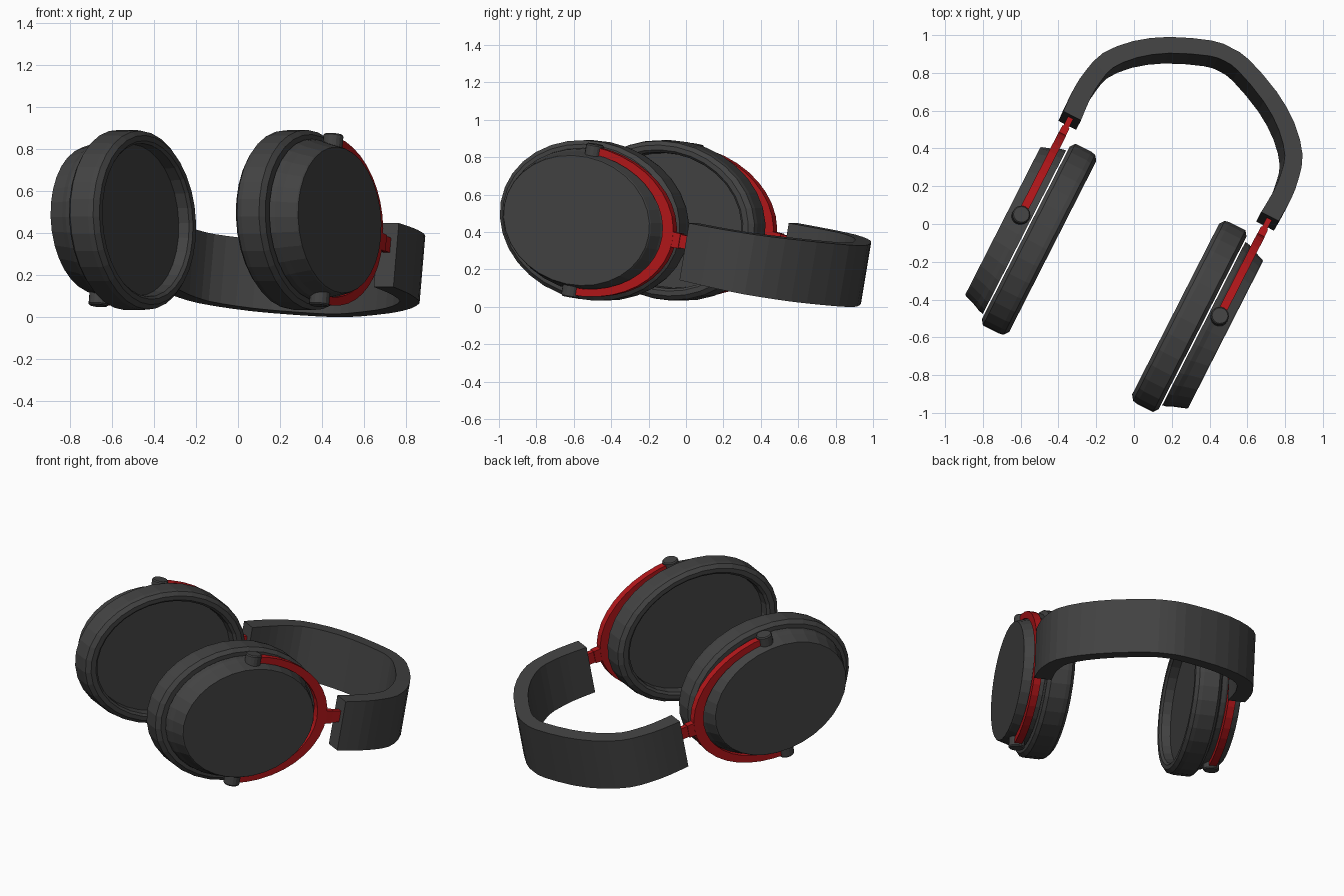
import bpy, bmesh
from math import sin, cos, pi, radians
from mathutils import Matrix, Vector

if "Cube" in bpy.data.objects:
    bpy.data.objects.remove(bpy.data.objects["Cube"])

# Headset frame: local x = ear to ear, y = towards the band, z = cup height
FRAME = (Matrix.Translation((-0.105, -0.285, 0.462))
         @ Matrix.Rotation(radians(-27), 4, 'Z') @ Matrix.Rotation(radians(-10.6), 4, 'X'))
A, B = 0.544, 0.425      # half length and half height of an ear cup
SEG = 32


def material(name, color):
    m = bpy.data.materials.new(name)
    m.diffuse_color = color
    m.use_nodes = True
    m.node_tree.nodes["Principled BSDF"].inputs["Base Color"].default_value = m.diffuse_color
    return m


DARK = material("dark_grey", (0.055, 0.055, 0.055, 1))
RED = material("red", (0.45, 0.008, 0.01, 1))


def loft(name, rings, mat, mirror=True):
    """Skin a list of closed rings, cap both ends, optionally mirror in x."""
    bm = bmesh.new()
    rows = [[bm.verts.new(p) for p in r] for r in rings]
    n = len(rows[0])
    for r0, r1 in zip(rows, rows[1:]):
        for i in range(n):
            j = (i + 1) % n
            bm.faces.new((r0[i], r0[j], r1[j], r1[i]))
    bm.faces.new(rows[0])
    bm.faces.new(rows[-1])
    bmesh.ops.recalc_face_normals(bm, faces=bm.faces)
    me = bpy.data.meshes.new(name)
    bm.to_mesh(me)
    bm.free()
    me.materials.append(mat)
    ob = bpy.data.objects.new(name, me)
    ob.matrix_world = FRAME
    bpy.context.collection.objects.link(ob)
    if mirror:
        mod = ob.modifiers.new("Mirror", 'MIRROR')
        mod.use_mirror_merge = False
    return ob


def oval(x, s):
    return [(x, A * s * cos(2 * pi * i / SEG), B * s * sin(2 * pi * i / SEG)) for i in range(SEG)]


def box_ring(y, x, hx, hz):
    return [(x - hx, y, -hz), (x + hx, y, -hz), (x + hx, y, hz), (x - hx, y, hz)]


# Ear pads: rounded rim with a recessed inner disc
PAD = [(.43, .84), (.378, .85), (.365, .88), (.365, .94), (.385, .99),
       (.41, 1.0), (.505, 1.0), (.525, .95)]
loft("ear_pads", [oval(x, s) for x, s in PAD], DARK)

# Outer shells, tapering to a flat face
SHELL = [(.533, .90), (.56, .89), (.585, .865), (.655, .82), (.662, .81)]
loft("ear_shells", [oval(x, s) for x, s in SHELL], DARK)

# Pivot pins above and below each cup
for label, sign in (("upper", 1), ("lower", -1)):
    loft(label + "_pivot_pins",
         [[(.59 + r * cos(2 * pi * i / 16), r * sin(2 * pi * i / 16), sign * z) for i in range(16)]
          for z, r in ((.33, .048), (.408, .048), (.415, .042))], DARK)

# Yokes: half ovals running from pin to pin
yoke = []
for i in range(21):
    t = -pi / 2 + pi * i / 20
    c, s = cos(t), sin(t)
    yoke.append([(.568, .495 * c, .362 * s), (.612, .495 * c, .362 * s),
                 (.612, .56 * c, .402 * s), (.568, .56 * c, .402 * s)])
loft("yokes", yoke, RED)

# Sliders joining the yokes to the band
loft("sliders", [box_ring(.52, .59, .022, .042), box_ring(.60, .59, .02, .04),
                 box_ring(.60, .59, .015, .036), box_ring(.72, .59, .015, .036)], RED)

# Headband: outer outline of one half, mirrored, then thickened inwards
HALF = [(.64, .655), (.645, .79), (.632, .905), (.593, 1.03), (.48, 1.16),
        (.32, 1.268), (.11, 1.355)]
key = [Vector(p) for p in HALF + [(0, 1.368)] + [(-x, y) for x, y in reversed(HALF)]]
path = []
for i in range(len(key) - 1):
    p0, p1, p2, p3 = key[max(i - 1, 0)], key[i], key[i + 1], key[min(i + 2, len(key) - 1)]
    path += [p1, (p1 + p2) * 0.5625 - (p0 + p3) * 0.0625]
path.append(key[-1])
band = []
last = len(path) - 1
for i, p in enumerate(path):
    d = (path[min(i + 1, last)] - path[max(i - 1, 0)]).normalized()
    if i in (0, last):
        d = Vector((0, 1 if i == 0 else -1))
    mid = 1 - abs(2 * i / last - 1)
    q = p + Vector((-d.y, d.x)) * (0.105 - 0.025 * mid)
    h = 0.155 + 0.012 * min(1, 1.5 * mid)
    band.append([(p.x, p.y, -.047 - h), (p.x, p.y, -.047 + h),
                 (q.x, q.y, -.047 + h), (q.x, q.y, -.047 - h)])
loft("headband", band, DARK, mirror=False)
